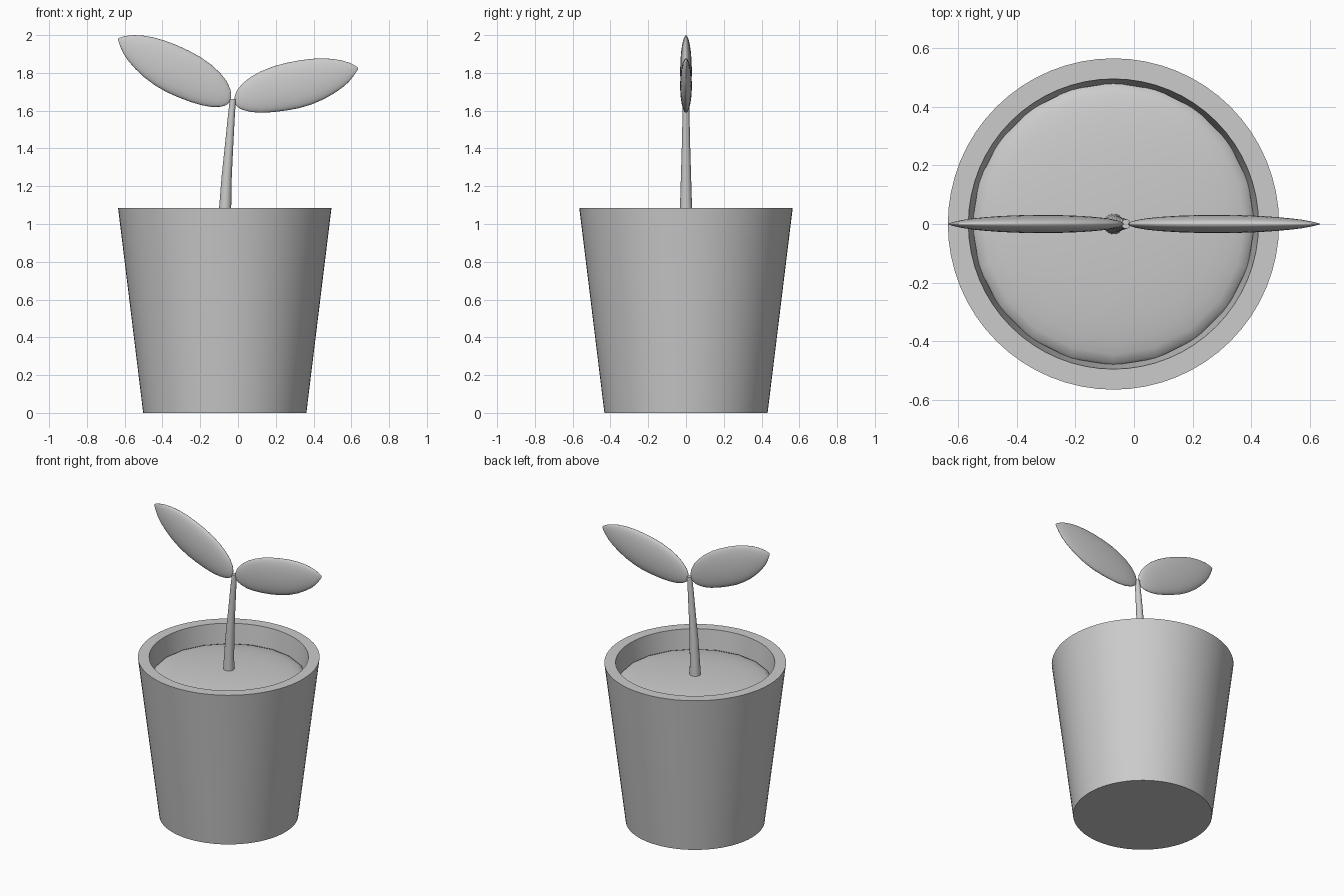
import bpy, bmesh
from math import sin, cos, pi, radians
from mathutils import Matrix, Vector

if "Cube" in bpy.data.objects:
    bpy.data.objects.remove(bpy.data.objects["Cube"])

CX = -0.07  # pot axis


def finish(bm, name, angle=35):
    bmesh.ops.remove_doubles(bm, verts=bm.verts, dist=1e-5)
    bmesh.ops.recalc_face_normals(bm, faces=bm.faces)
    me = bpy.data.meshes.new(name)
    bm.to_mesh(me)
    bm.free()
    ob = bpy.data.objects.new(name, me)
    bpy.context.collection.objects.link(ob)
    bpy.ops.object.select_all(action='DESELECT')
    ob.select_set(True)
    bpy.context.view_layer.objects.active = ob
    bpy.ops.object.shade_smooth_by_angle(angle=radians(angle))
    return ob


def loft(rings, name, angle=35):
    """Skin a list of closed point rings and cap both ends."""
    bm = bmesh.new()
    loops = [[bm.verts.new(p) for p in ring] for ring in rings]
    for a, b in zip(loops, loops[1:]):
        n = len(a)
        for i in range(n):
            j = (i + 1) % n
            bm.faces.new((a[i], a[j], b[j], b[i]))
    bm.faces.new(loops[0])
    bm.faces.new(loops[-1])
    return finish(bm, name, angle)


def circle(x, z, r, n):
    return [(x + r * cos(2 * pi * i / n), r * sin(2 * pi * i / n), z) for i in range(n)]


# Tapered pot: outer wall, rim, inner wall, inner floor
pot_profile = [(0.432, 0), (0.565, 1.085), (0.495, 1.085), (0.375, 0.08)]
loft([circle(CX, z, r, 64) for r, z in pot_profile], "pot")

# Soil: flattened 20-sided dome
bm = bmesh.new()
bmesh.ops.create_uvsphere(bm, u_segments=20, v_segments=16, radius=1,
                          matrix=Matrix.Translation((CX, 0, 0.945)) @ Matrix.Diagonal((0.482, 0.482, 0.06, 1)))
finish(bm, "soil", 60)

# Stem: leaning, tapered
stem = [(-0.07, 0.96, 0.036), (-0.068, 1.085, 0.032), (-0.06, 1.25, 0.027),
        (-0.047, 1.42, 0.022), (-0.037, 1.55, 0.019), (-0.027, 1.663, 0.016)]
loft([circle(x, z, r, 24) for x, z, r in stem], "stem", 50)

# Leaf outline: distance along leaf, upper and lower half widths
leaf = [(0, .003, .003), (.004, .022, .015), (.012, .04, .028), (.03, .062, .045),
        (.07, .09, .069), (.12, .11, .087), (.18, .124, .101), (.25, .131, .112),
        (.32, .13, .119), (.39, .124, .118), (.46, .113, .109), (.52, .098, .094),
        (.57, .08, .077), (.61, .06, .058), (.64, .041, .037), (.662, .022, .019),
        (.674, .009, .008), (.678, .002, .002)]


def make_leaf(name, base, angle, side):
    """side = 1 grows to +x, -1 is the mirrored leaf."""
    a, n = radians(angle), 32
    along = Vector((side * cos(a), 0, sin(a)))
    across = Vector((-side * sin(a), 0, cos(a)))
    rings = []
    for u, up, low in leaf:
        mid, half = (up - low) / 2, (up + low) / 2
        rings.append([Vector(base) + along * u
                      + across * (mid + half * cos(2 * pi * i / n))
                      + Vector((0, 0.25 * half * sin(2 * pi * i / n), 0))
                      for i in range(n)])
    loft(rings, name, 180)


make_leaf("right_leaf", (-0.017, 0, 1.64), 15.9, 1)
make_leaf("left_leaf", (-0.045, 0, 1.645), 29.7, -1)
